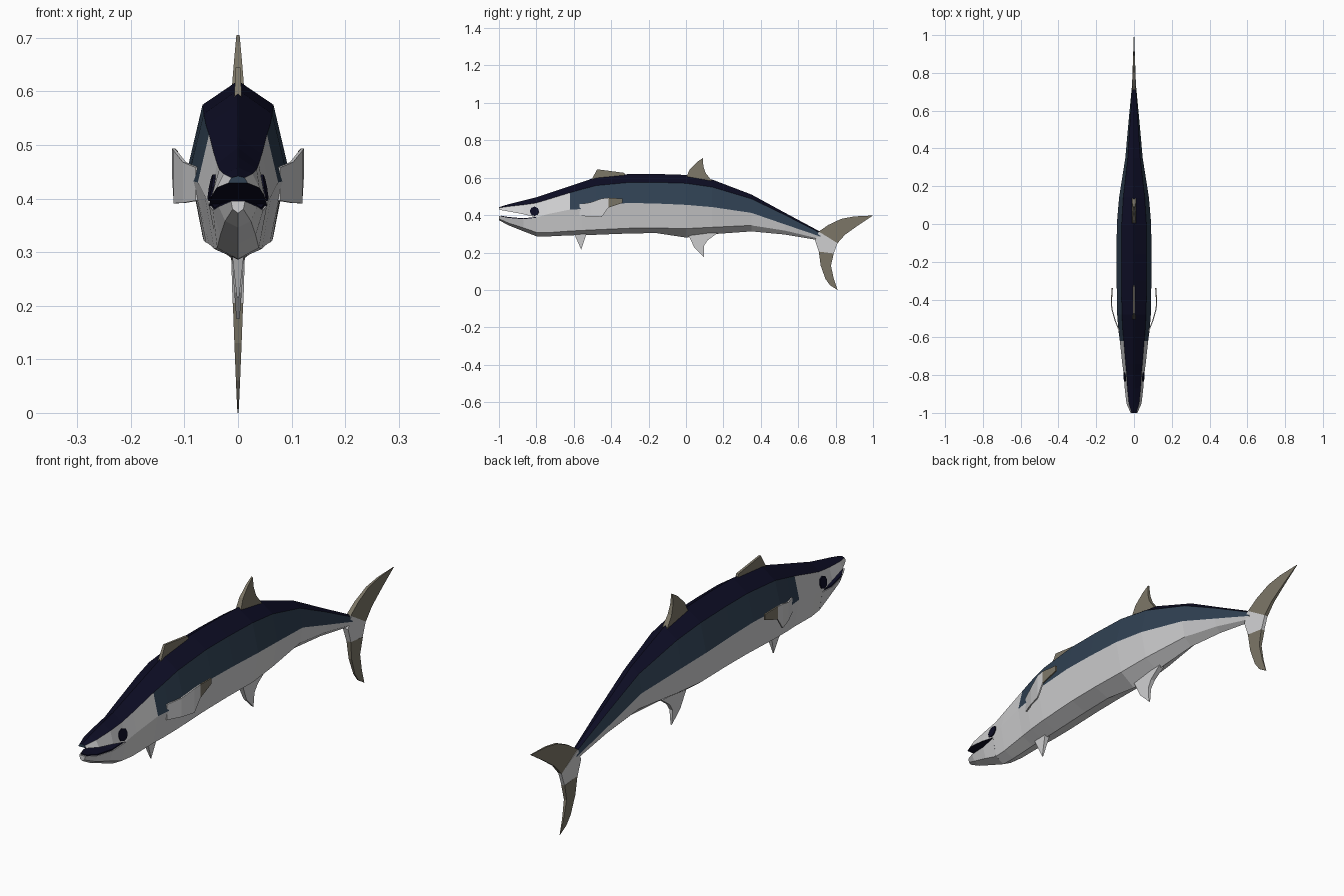
import bpy, bmesh, math
from mathutils import Vector

if "Cube" in bpy.data.objects:
    bpy.data.objects.remove(bpy.data.objects["Cube"])


def material(name, rgb):
    m = bpy.data.materials.new(name)
    m.diffuse_color = (*rgb, 1)
    m.use_nodes = True
    m.node_tree.nodes["Principled BSDF"].inputs["Base Color"].default_value = m.diffuse_color
    return m


NAVY = material("navy back", (0.004, 0.004, 0.018))
BLUE = material("slate blue flank", (0.029, 0.052, 0.085))
WHITE = material("silver white", (0.64, 0.64, 0.65))
OLIVE = material("olive grey fin", (0.20, 0.18, 0.135))
MATS = [NAVY, BLUE, WHITE, OLIVE]
N, B, W, O = range(4)


def finish(name, bm):
    bmesh.ops.recalc_face_normals(bm, faces=bm.faces)
    mesh = bpy.data.meshes.new(name)
    bm.to_mesh(mesh)
    bm.free()
    for m in MATS:
        mesh.materials.append(m)
    ob = bpy.data.objects.new(name, mesh)
    bpy.context.collection.objects.link(ob)
    return ob


def loft(name, sections, colour, ends):
    """Skin half profiles (y, [(x, z)...]), mirrored into closed rings."""
    bm = bmesh.new()
    rings = []
    for y, half in sections:
        pts = half + [(-x, z) for x, z in reversed(half) if x > 0]
        rings.append([bm.verts.new((x, y, z)) for x, z in pts])
    n = len(rings[0])
    for i, (a, b) in enumerate(zip(rings, rings[1:])):
        for j in range(n):
            k = (j + 1) % n
            f = bm.faces.new((a[j], a[k], b[k], b[j]))
            f.material_index = colour(i, min(j, n - 1 - j))
    for ring, c in zip((rings[0], rings[-1]), ends):
        bm.faces.new(ring).material_index = c
    return finish(name, bm)


def fin(name, outline, root, tip, thick, col, thin=0.001):
    """Upright plate on the centre line, tapering from root to tip."""
    r, axis = Vector(root), Vector(tip) - Vector(root)
    bm = bmesh.new()
    sides = []
    for s in (1, -1):
        ring = []
        for p in outline:
            t = (Vector(p) - r).dot(axis) / axis.length_squared
            half = max(thin, thick * (1 - t) + thin * t)
            ring.append(bm.verts.new((s * half, *p)))
        sides.append(ring)
        bm.faces.new(ring)
    a, b = sides
    for i in range(len(a)):
        k = (i + 1) % len(a)
        bm.faces.new((a[i], a[k], b[k], b[i]))
    for f in bm.faces:
        f.material_index = col
    return finish(name, bm)


# Body: y, half width, then heights of ridge, shoulder, middle, lower edge, keel
STATIONS = [
    (-.80, .054, .495, .465, .388, .308, .287),
    (-.74, .062, .515, .483, .405, .306, .286),
    (-.62, .075, .555, .520, .430, .315, .292),
    (-.56, .083, .575, .537, .432, .318, .293),
    (-.48, .089, .603, .558, .455, .322, .295),
    (-.30, .092, .620, .575, .465, .330, .302),
    (-.16, .092, .620, .575, .462, .331, .304),
    (.00, .091, .615, .570, .455, .328, .280),
    (.14, .079, .590, .550, .443, .335, .298),
    (.35, .046, .510, .487, .412, .345, .313),
    (.53, .030, .412, .400, .350, .317, .296),
    (.72, .012, .310, .303, .285, .272, .264),
]
body = [(y, [(0, t), (w * .72, s), (w, m), (w * .72, l), (0, k)])
        for y, w, t, s, m, l, k in STATIONS]
loft("body", body,
     lambda i, j: N if j == 0 else (B if j == 1 and i >= 2 else W), (N, W))

# Jaws, with the dark mouth on their inner faces
loft("upper_jaw", [
    (-.80, [(0, .495), (.039, .465), (.054, .388)]),
    (-.87, [(0, .478), (.035, .455), (.049, .405)]),
    (-.95, [(0, .458), (.027, .446), (.040, .420)]),
    (-1.0, [(0, .442), (.012, .439), (.018, .429)]),
], lambda i, j: W if j == 1 else N, (N, B))
loft("lower_jaw", [
    (-.80, [(.054, .386), (.039, .308), (0, .287)]),
    (-.87, [(.047, .378), (.033, .332), (0, .314)]),
    (-.95, [(.036, .385), (.024, .358), (0, .346)]),
    (-1.0, [(.013, .395), (.010, .380), (0, .373)]),
], lambda i, j: W, (N, W))
# Dark mouth floor plate
loft("mouth_floor", [
    (-.79, [(.050, .391), (.050, .384)]),
    (-.87, [(.044, .383), (.044, .376)]),
    (-.95, [(.033, .390), (.033, .383)]),
    (-.99, [(.012, .397), (.012, .390)]),
], lambda i, j: N, (N, N))

# Tail
fin("tail_root", [(.69, .265), (.71, .312), (.81, .25), (.79, .195), (.71, .205)],
    (.69, .27), (.80, .22), .012, W, .007)
fin("tail_upper_lobe", [(.71, .312), (.76, .347), (.83, .38), (.90, .393), (1, .398),
                        (.92, .345), (.85, .295), (.81, .25)],
    (.75, .28), (1, .4), .009, O)
fin("tail_lower_lobe", [(.71, .205), (.72, .13), (.745, .06), (.77, .025), (.81, 0),
                        (.79, .06), (.775, .13), (.79, .195)],
    (.75, .2), (.81, 0), .009, O)

# Back and belly fins
fin("front_dorsal_fin", [(-.51, .58), (-.475, .645), (-.33, .626), (-.32, .60)],
    (-.42, .59), (-.42, .65), .007, O, .004)
fin("rear_dorsal_fin", [(0, .60), (.02, .645), (.06, .685), (.09, .705), (.093, .66),
                        (.105, .625), (.14, .58)],
    (.07, .60), (.09, .705), .011, O, .003)
fin("anal_fin", [(.01, .30), (.045, .225), (.095, .175), (.096, .235), (.115, .265),
                 (.17, .305)],
    (.08, .29), (.095, .175), .011, W, .003)
fin("pelvic_fin", [(-.60, .305), (-.56, .215), (-.53, .305)],
    (-.56, .295), (-.56, .215), .011, W, .002)

# Side fins: curved strips (y, x, bottom, top) with olive tips
STRIP = [(-.57, .076, .396, .458), (-.51, .100, .392, .468), (-.45, .117, .391, .489),
         (-.415, .120, .440, .493), (-.34, .115, .465, .488)]
for side, s in (("left", 1), ("right", -1)):
    bm = bmesh.new()
    cols = [[[bm.verts.new((s * (x + d), y, z)) for z in (lo, hi)] for d in (.003, -.003)]
            for y, x, lo, hi in STRIP]
    rings = [[o[0], o[1], i[1], i[0]] for o, i in cols]
    for n, (a, b) in enumerate(zip(rings, rings[1:])):
        for j in range(4):
            k = (j + 1) % 4
            f = bm.faces.new((a[j], a[k], b[k], b[j]))
            f.material_index = O if n == 3 else W
    bm.faces.new(rings[0]).material_index = W
    bm.faces.new(rings[-1]).material_index = O
    finish(side + "_pectoral_fin", bm)

    # Eye: thin eight-sided plate on the cheek
    bm = bmesh.new()
    bmesh.ops.create_cone(bm, cap_ends=True, segments=8, radius1=.025, radius2=.025, depth=.009)
    eye = finish(side + "_eye", bm)
    eye.location = (s * .0475, -.81, .42)
    eye.rotation_euler = Vector((s, -.1, .18)).to_track_quat('Z', 'Y').to_euler()
